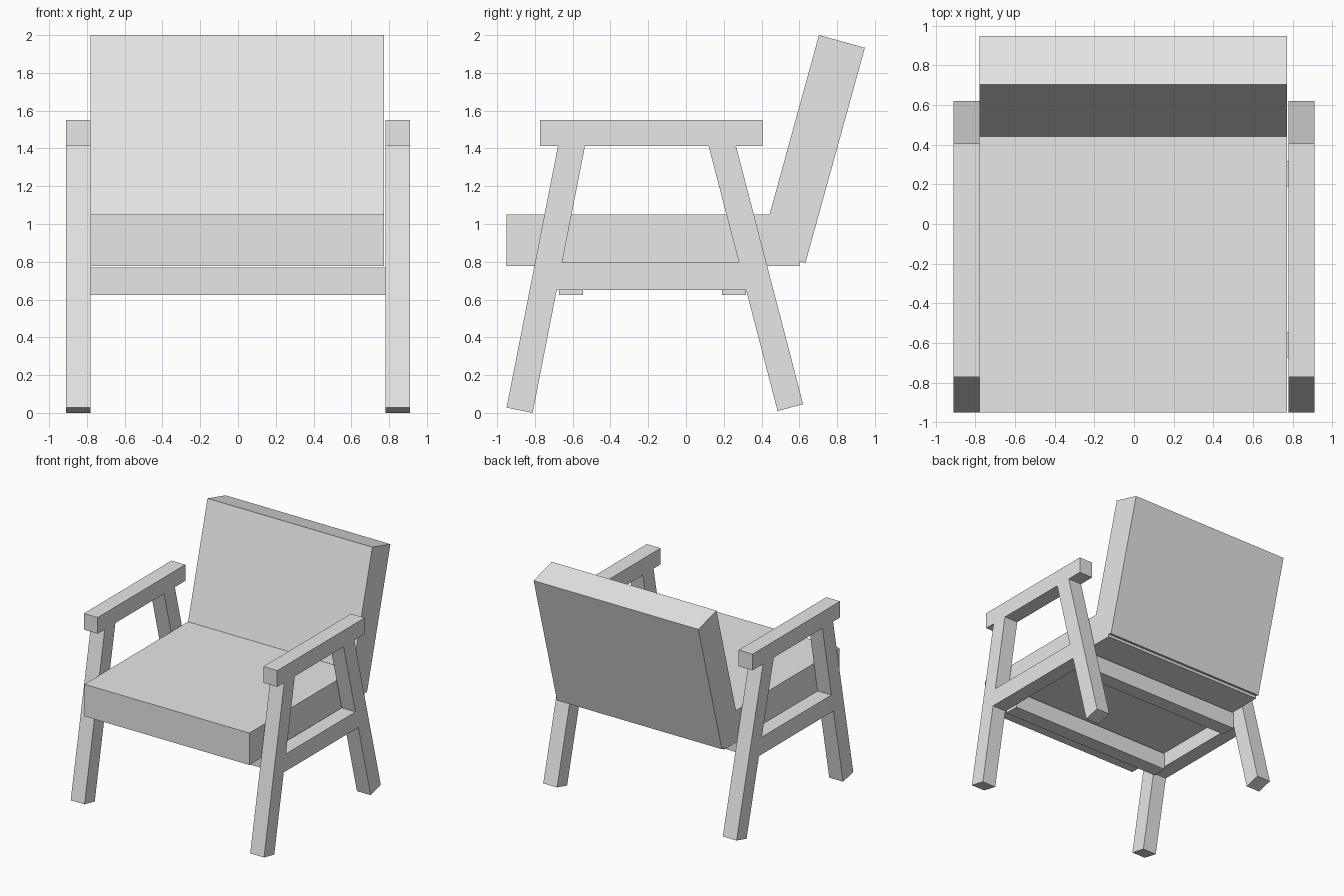
import bpy
import bmesh

if "Cube" in bpy.data.objects:
    bpy.data.objects.remove(bpy.data.objects["Cube"], do_unlink=True)

GREY = (0.8, 0.8, 0.8, 1.0)
grey = bpy.data.materials.new("light grey")
grey.use_nodes = True
grey.diffuse_color = GREY
grey.node_tree.nodes["Principled BSDF"].inputs["Base Color"].default_value = GREY


def extrude_profile(name, points, polygons, x0, x1):
    """Extrude joined (y, z) polygons along x into one solid."""
    bm = bmesh.new()
    verts = [bm.verts.new((x0, y, z)) for y, z in points]
    faces = [bm.faces.new([verts[i] for i in poly]) for poly in polygons]
    grown = bmesh.ops.extrude_face_region(bm, geom=faces, use_keep_orig=True)["geom"]
    for v in grown:
        if isinstance(v, bmesh.types.BMVert):
            v.co.x = x1
    # Merge the flat sides so the joints leave no seams
    bmesh.ops.dissolve_limit(bm, angle_limit=0.001, verts=bm.verts, edges=bm.edges)
    bmesh.ops.recalc_face_normals(bm, faces=bm.faces)
    mesh = bpy.data.meshes.new(name)
    bm.to_mesh(mesh)
    bm.free()
    mesh.materials.append(grey)
    obj = bpy.data.objects.new(name, mesh)
    bpy.context.collection.objects.link(obj)
    return obj


def box(name, x0, x1, y0, y1, z0, z1):
    corners = [(y0, z0), (y1, z0), (y1, z1), (y0, z1)]
    return extrude_profile(name, corners, [range(4)], x0, x1)


def on_line(a, b, z):
    """Point of the line a-b at height z."""
    t = (z - a[1]) / (b[1] - a[1])
    return (a[0] + t * (b[0] - a[0]), z)


# Side frames: armrest, two splayed legs and a rail in one piece
ARM_Z, RAIL_LOW, RAIL_HIGH = 1.412, 0.65, 0.797
front_foot, front_top = (-0.812, 0.0), (-0.535, ARM_Z)
back_foot, back_top = (0.485, 0.01), (0.12, ARM_Z)
points = [
    (-0.772, ARM_Z), (-0.678, ARM_Z), front_top, back_top,
    (0.265, ARM_Z), (0.405, ARM_Z), (0.405, 1.55), (-0.772, 1.55),
    (-0.95, 0.028), front_foot, back_foot, (0.62, 0.046),
    on_line(front_foot, front_top, RAIL_LOW),
    on_line(front_foot, front_top, RAIL_HIGH),
    on_line(back_foot, back_top, RAIL_LOW),
    on_line(back_foot, back_top, RAIL_HIGH),
]
armrest = [0, 1, 2, 3, 4, 5, 6, 7]
front_leg = [8, 9, 12, 13, 2, 1]
back_leg = [10, 11, 4, 3, 15, 14]
rail = [12, 14, 15, 13]
frame = extrude_profile("side_frames", points,
                        [armrest, front_leg, back_leg, rail], 0.78, 0.91)
frame.modifiers.new("Mirror", "MIRROR")

# Cross rails under the seat
box("front_cross_rail", -0.78, 0.78, -0.672, -0.545, 0.625, 0.77)
box("back_cross_rail", -0.78, 0.78, 0.19, 0.317, 0.625, 0.77)

# Cushions
box("seat_cushion", -0.78, 0.772, -0.95, 0.6, 0.778, 1.05)
extrude_profile("back_cushion",
                [(0.39, 0.86), (0.632, 0.793), (0.947, 1.933), (0.704, 2.0)],
                [range(4)], -0.78, 0.772)
